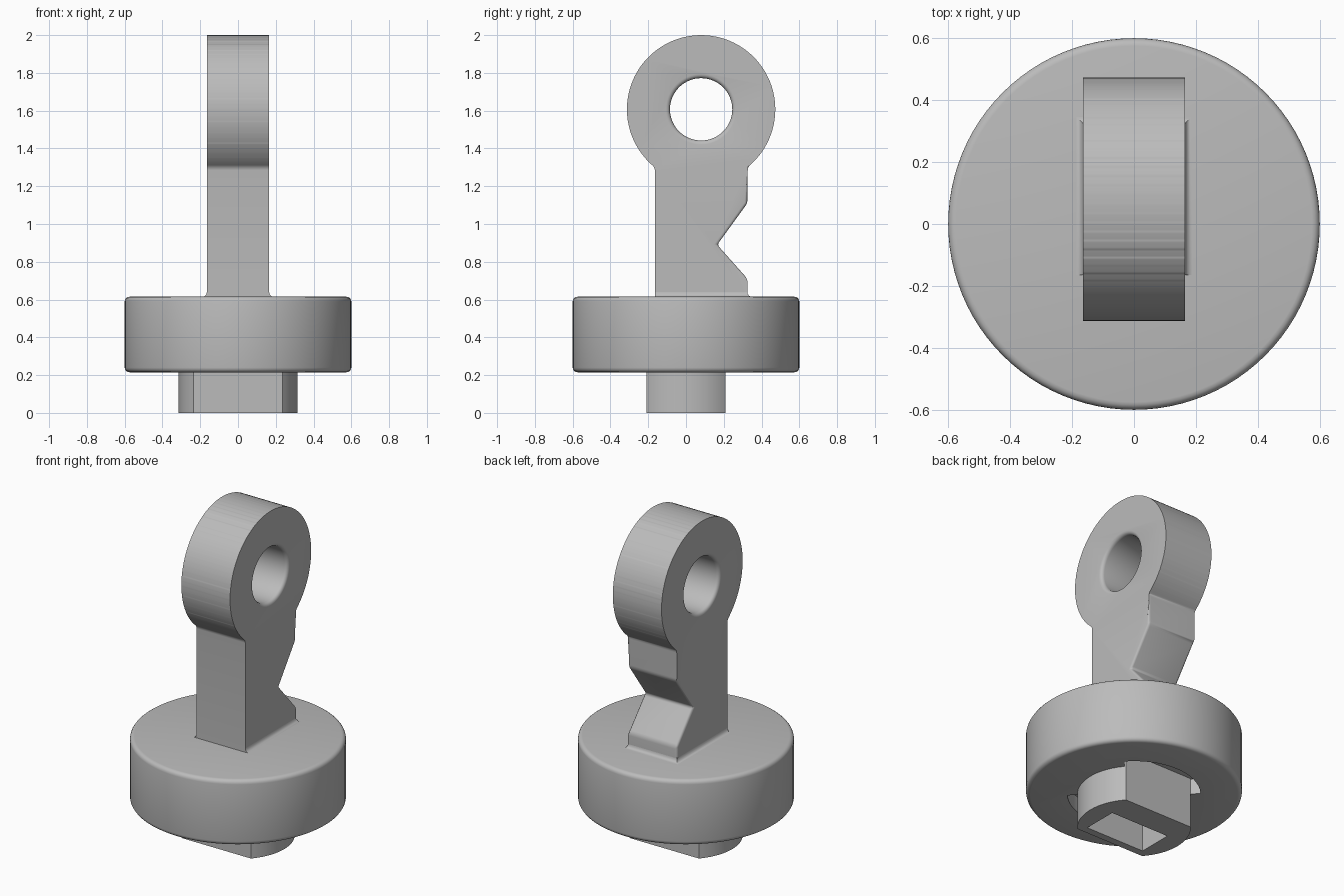
import bpy, bmesh
from math import sin, cos, radians, atan2, degrees, pi
from mathutils import Matrix

cube = bpy.data.objects.get("Cube")
if cube:
    bpy.data.objects.remove(cube)

grey = bpy.data.materials.new("light_grey")
grey.use_nodes = True
grey.diffuse_color = (0.5, 0.5, 0.5, 1)
grey.node_tree.nodes["Principled BSDF"].inputs["Base Color"].default_value = (0.5, 0.5, 0.5, 1)

HALF = 0.165                       # half thickness of the lug
FRONT, BACK = -0.165, 0.325        # column depth
RING_Y, RING_Z, RING_R = 0.08, 1.607, 0.393
DISC_LOW, DISC_TOP = 0.215, 0.615
KEY_R, FLAT = 0.315, 0.21


def arc(radius, start, end, steps, cx=0, cy=0):
    angles = [radians(start + (end - start) * i / steps) for i in range(steps + 1)]
    return [(cx + radius * cos(a), cy + radius * sin(a)) for a in angles]


def finish(name, bm):
    bmesh.ops.recalc_face_normals(bm, faces=bm.faces[:])
    mesh = bpy.data.meshes.new(name)
    bm.to_mesh(mesh)
    bm.free()
    mesh.materials.append(grey)
    obj = bpy.data.objects.new(name, mesh)
    bpy.context.collection.objects.link(obj)
    return obj


def loft(rings):
    bm = bmesh.new()
    loops = [[bm.verts.new(p) for p in ring] for ring in rings]
    n = len(loops[0])
    for low, high in zip(loops, loops[1:]):
        for i in range(n):
            j = (i + 1) % n
            bm.faces.new((low[i], low[j], high[j], high[i]))
    bm.faces.new(loops[0])
    bm.faces.new(loops[-1])
    return bm


def upright(points, low, high):
    return loft([[(u, v, z) for u, v in points] for z in (low, high)])


def activate(obj):
    bpy.ops.object.select_all(action="DESELECT")
    obj.select_set(True)
    bpy.context.view_layer.objects.active = obj


def bevel(obj, width, method):
    mod = obj.modifiers.new("rounding", "BEVEL")
    mod.width, mod.segments, mod.limit_method = width, 4, method
    activate(obj)
    bpy.ops.object.modifier_apply(modifier=mod.name)


def cut(obj, cutter):
    cutter.hide_render = True
    mod = obj.modifiers.new("cut", "BOOLEAN")
    mod.operation, mod.solver, mod.object = "DIFFERENCE", "EXACT", cutter
    activate(obj)
    bpy.ops.object.modifier_apply(modifier=mod.name)
    bpy.data.objects.remove(cutter)


def smooth(obj):
    activate(obj)
    bpy.ops.object.shade_smooth_by_angle(angle=radians(30))


# Round base with softened rims
base = finish("base_disc", upright(arc(0.6, 0, 360 - 3.75, 95), DISC_LOW, DISC_TOP))
bevel(base, 0.025, "ANGLE")

# Pockets in the underside, beside the flats of the key
flat_x = (KEY_R ** 2 - FLAT ** 2) ** 0.5
corner = degrees(atan2(FLAT, flat_x))
for side in (1, -1):
    sector = [(-flat_x, FLAT - 0.01), (flat_x, FLAT - 0.01)] + arc(0.37, corner, 180 - corner, 24)
    cut(base, finish("pocket_cutter", upright([(x, side * y) for x, y in sector], 0.1, 0.31)))
smooth(base)

# Two-flat key under the base, with a rectangular socket
outline = arc(KEY_R, -corner, corner, 20) + arc(KEY_R, 180 - corner, 180 + corner, 20)
key = finish("base_key", upright(outline, 0, 0.35))
socket = [(-0.2, -0.165), (0.2, -0.165), (0.2, 0.05), (-0.2, 0.05)]
cut(key, finish("socket_cutter", upright(socket, -0.1, 0.2)))
smooth(key)

# Notched column and ring as one side profile
spread = degrees(atan2((RING_R ** 2 - (BACK - RING_Y) ** 2) ** 0.5, BACK - RING_Y))
profile = [(FRONT, 0.6)] + arc(RING_R, 180 + spread, -spread, 64, RING_Y, RING_Z)
profile += [(BACK, 1.11), (0.165, 0.89), (BACK, 0.71), (BACK, 0.6)]
bm = loft([[(x, y, z) for y, z in profile] for x in (-HALF, HALF)])
weight = bm.edges.layers.float.new("bevel_weight_edge")
for edge in bm.edges:
    a, b = (v.co for v in edge.verts)
    if abs(a.x - b.x) < 0.001:
        rounded = 0.7 < a.z < 1.12
    else:
        on_front = max(abs(a.y - FRONT), abs(b.y - FRONT)) < 0.002 and min(a.z, b.z) < 1
        rounded = not on_front and max(a.z, b.z) > 0.61
    edge[weight] = 1.0 if rounded else 0.0
lug = finish("lug", bm)
bevel(lug, 0.022, "WEIGHT")

# Eye through the ring, with rounded lips
lip, eye_r = 0.022, 0.165
half = [(HALF - lip + lip * sin(a), eye_r + lip * (1 - cos(a)))
        for a in (i * pi / 8 for i in range(5))]
half.append((HALF + 0.05, eye_r + lip))
stations = [(-x, r) for x, r in reversed(half)] + half
rings = [[(x, y, z) for y, z in arc(r, 0, 354.375, 63, RING_Y, RING_Z)] for x, r in stations]
cut(lug, finish("eye_cutter", loft(rings)))
smooth(lug)

# Small fillet where the column meets the base
size = 0.025
rings = []
for i in range(5):
    a = i * pi / 8
    out = size * (1 - sin(a))
    z = DISC_TOP - 0.001 + size * (1 - cos(a))
    w = HALF + out
    rings.append([(-w, FRONT, z), (w, FRONT, z), (w, BACK + out, z), (-w, BACK + out, z)])
smooth(finish("column_fillet", loft(rings)))
